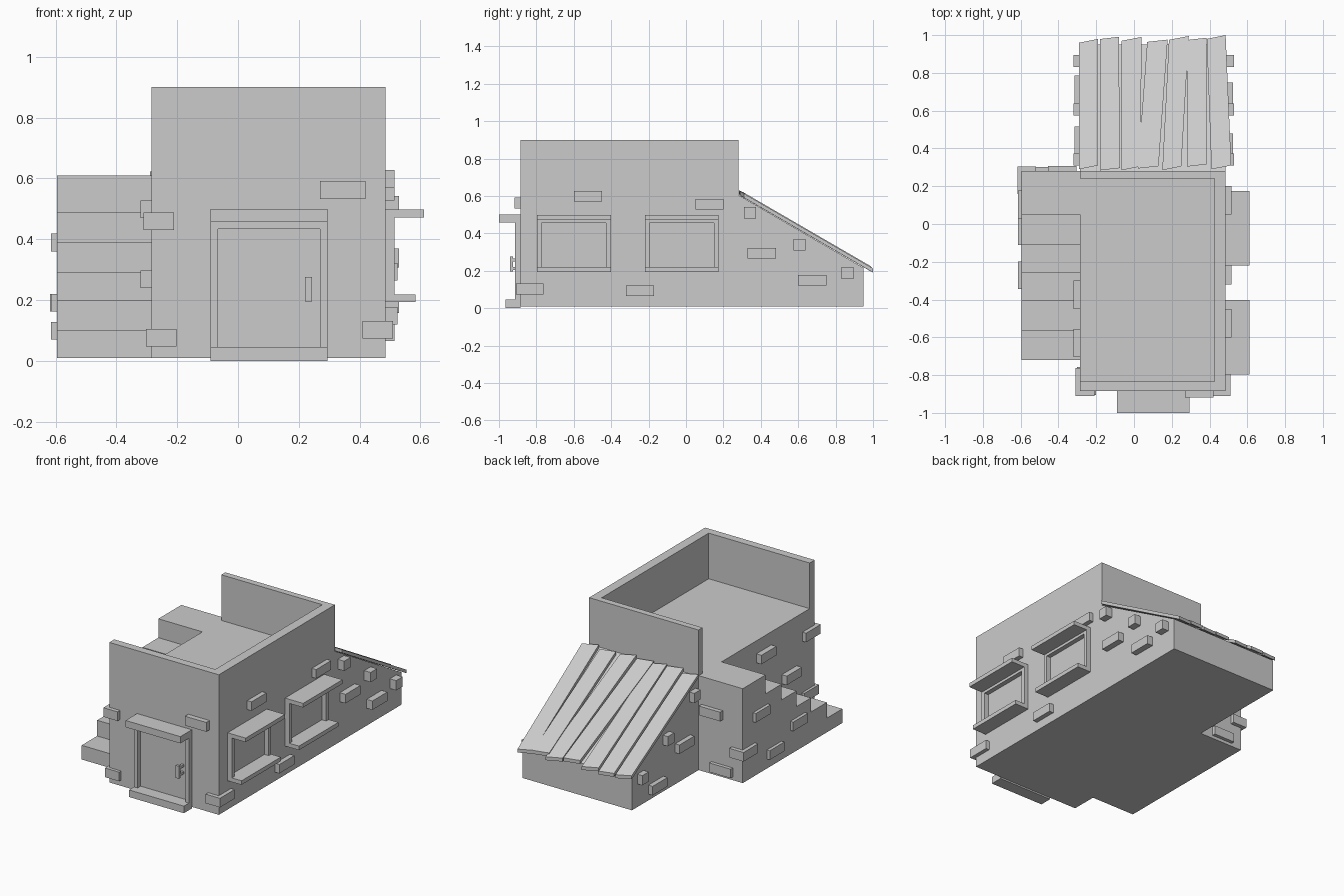
import bpy, bmesh


def prism(name, outline, axis, lo, hi):
    """Extrude a 2D outline along an axis ('x': outline is y,z; 'z': outline is x,y)."""
    put = (lambda p, t: (t, p[0], p[1])) if axis == 'x' else (lambda p, t: (p[0], p[1], t))
    bm = bmesh.new()
    low = [bm.verts.new(put(p, lo)) for p in outline]
    high = [bm.verts.new(put(p, hi)) for p in outline]
    n = len(outline)
    bm.faces.new(low)
    bm.faces.new(high)
    for i in range(n):
        bm.faces.new((low[i], low[(i + 1) % n], high[(i + 1) % n], high[i]))
    bmesh.ops.recalc_face_normals(bm, faces=bm.faces)
    mesh = bpy.data.meshes.new(name)
    bm.to_mesh(mesh)
    bm.free()
    ob = bpy.data.objects.new(name, mesh)
    bpy.context.collection.objects.link(ob)
    return ob


def box(name, x0, x1, y0, y1, z0, z1):
    return prism(name, [(x0, y0), (x1, y0), (x1, y1), (x0, y1)], 'z', z0, z1)


L, R, F, B = -0.285, 0.485, -0.885, 0.28   # outer walls of the house
BASE, FLOOR, TOP = 0.01, 0.61, 0.90

# House body and the three-sided roof parapet (open towards the stairs)
box("house_body", L, R, F, B, BASE, FLOOR)
prism("roof_parapet", [(L, F), (R, F), (R, B), (L, B), (L, 0.24), (0.425, 0.24),
                       (0.425, -0.835), (L, -0.835)], 'z', FLOOR, TOP)

# Stairs as one stepped profile
risers = [-0.72, -0.565, -0.405, -0.26, -0.11, 0.05]
treads = [0.10, 0.20, 0.29, 0.39, 0.49, 0.61]
profile = [(risers[0], BASE)]
for i, (y, z) in enumerate(zip(risers, treads)):
    profile += [(y, z), (risers[i + 1] if i < 5 else B, z)]
profile.append((B, BASE))
prism("stairs", profile, 'x', -0.595, L)

# Lean-to shed
prism("shed_body", [(B, BASE), (0.95, BASE), (0.95, 0.215), (B, 0.605)], 'x', L, R)

# Crooked roof planks: near-left, near-right, far-right, far-left x, near y, far y, lift
planks = [
    (-0.29, -0.19, -0.19, -0.29, 0.30, 0.97, 0.000),
    (-0.18, -0.075, -0.08, -0.18, 0.29, 0.985, 0.004),
    (-0.065, 0.035, 0.04, -0.065, 0.295, 0.98, 0.000),
    (0.02, 0.13, 0.178, 0.07, 0.30, 0.97, 0.005),
    (0.15, 0.25, 0.29, 0.185, 0.295, 0.985, 0.000),
    (0.28, 0.385, 0.385, 0.28, 0.31, 0.98, 0.006),
    (0.41, 0.515, 0.485, 0.385, 0.30, 0.99, 0.001),
]
for i, (a, b, c, d, y0, y1, lift) in enumerate(planks):
    tilt = 0.01 if i % 2 == 0 else 0.006
    ob = prism("roof_plank", [(a, y0 - tilt), (b, y0 + tilt), (c, y1 + tilt), (d, y1 - tilt)],
               'z', 0, 0.022)
    for v in ob.data.vertices:
        v.co.z += 0.607 + lift - 0.58 * (v.co.y - B)

# Door: step, lintel, frame and handle
box("door_step", -0.09, 0.295, -0.965, F, 0.0, 0.045)
box("door_lintel", -0.09, 0.295, -1.0, F, 0.457, 0.50)
for x in (-0.09, 0.27):
    box("door_jamb", x, x + 0.025, -0.915, F, 0.045, 0.457)
box("door_header", -0.065, 0.27, -0.915, F, 0.433, 0.457)
box("door_handle", 0.22, 0.243, -0.94, -0.925, 0.195, 0.275)
for z in (0.205, 0.25):
    box("handle_post", 0.224, 0.239, -0.925, F, z, z + 0.015)

# Two windows on the right wall
for y in (-0.797, -0.22):
    box("window_lintel", R, 0.612, y, y + 0.395, 0.472, 0.498)
    box("window_sill", R, 0.583, y, y + 0.395, 0.193, 0.219)
    for s in (y, y + 0.37):
        box("window_jamb", R, 0.515, s, s + 0.025, 0.219, 0.472)
    box("window_header", R, 0.515, y + 0.025, y + 0.37, 0.455, 0.472)

# Stones on the right wall: y start, z start
for y, z in [(-0.60, 0.57), (0.05, 0.527), (0.33, 0.265), (0.60, 0.12), (-0.32, 0.065)]:
    box("right_stone", 0.45, 0.515 if y < 0.3 else 0.525, y, y + 0.15, z, z + 0.057)
# Stones on the left side of the shed
for y, z in [(0.365, 0.21), (0.635, 0.05)]:
    box("shed_left_stone", -0.315, -0.26, y, y + 0.15, z, z + 0.057)
# Small beam ends through both shed walls
for y, z in [(0.31, 0.48), (0.575, 0.307), (0.832, 0.157)]:
    box("shed_beam_end", -0.32, 0.53, y, y + 0.064, z, z + 0.062)
# Stones on the left house wall
for y, z in [(-0.45, 0.47), (-0.705, 0.24)]:
    box("left_stone", -0.32, -0.26, y, y + 0.15, z, z + 0.057)
# Stones on the stair side
for y, z in [(0.03, 0.36), (-0.345, 0.162), (-0.11, 0.07)]:
    box("stair_stone", -0.615, -0.56, y, y + 0.147, z, z + 0.058)
# Stones on the stair back
for x, y, z in [(-0.455, 0.307, 0.375), (-0.525, 0.302, 0.03)]:
    box("stair_back_stone", x, x + 0.15, 0.25, y, z, z + 0.058)
# Corner stones and the stone above the door
for x, y, z in [(-0.31, -0.91, 0.43), (-0.302, -0.905, 0.047), (0.41, -0.91, 0.073),
                (-0.618, 0.158, 0.162)]:
    box("corner_stone", x, x + 0.1, y, y + 0.147, z, z + 0.058)
box("front_stone", 0.27, 0.42, -0.918, -0.85, 0.533, 0.592)
